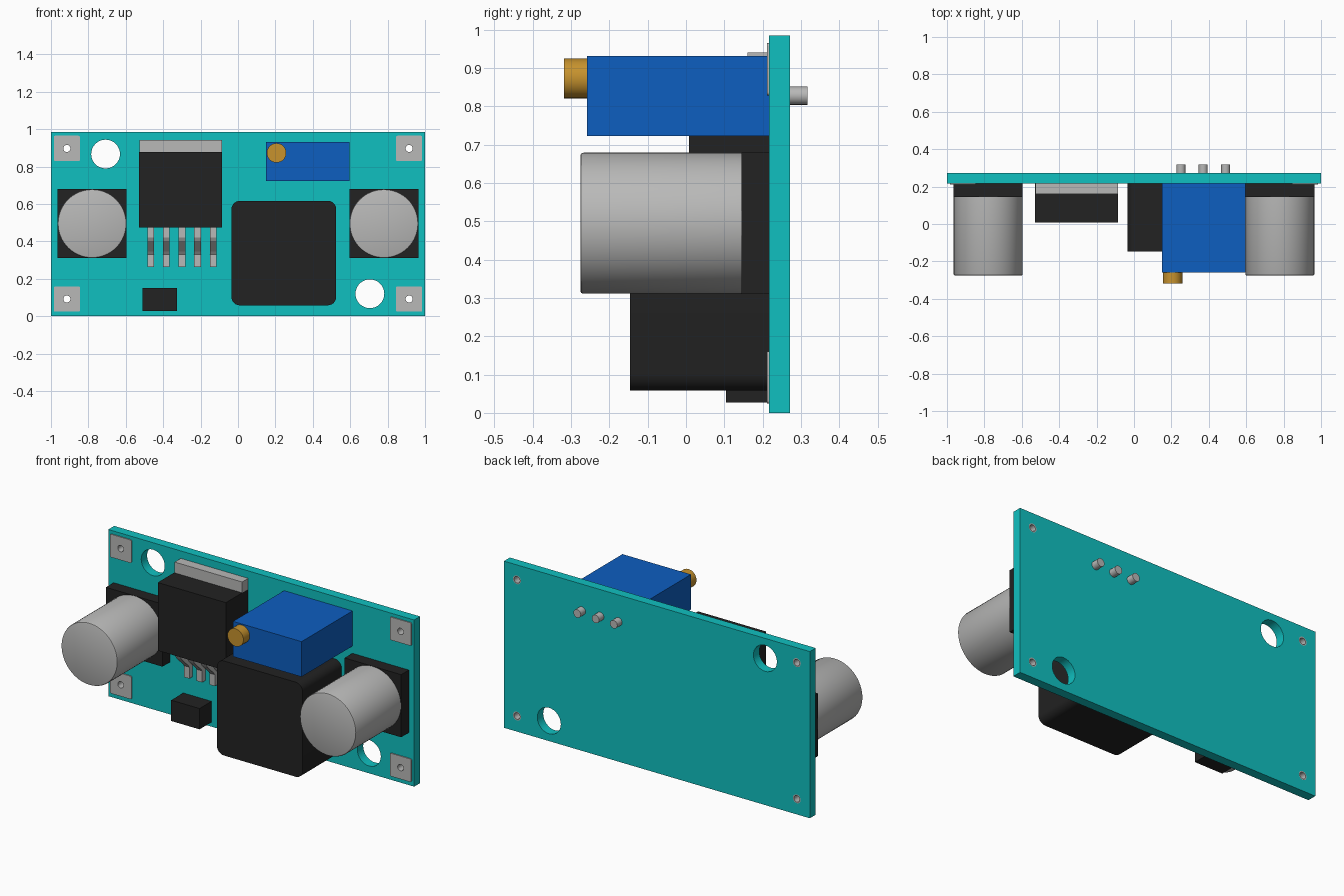
import bpy, bmesh, math
from mathutils import Matrix, Vector

cube = bpy.data.objects.get("Cube")
if cube:
    bpy.data.objects.remove(cube, do_unlink=True)


def material(name, r, g, b):
    m = bpy.data.materials.new(name)
    m.use_nodes = True
    m.diffuse_color = (r, g, b, 1)
    m.node_tree.nodes["Principled BSDF"].inputs["Base Color"].default_value = (r, g, b, 1)
    return m


TEAL = material("teal board", 0.005, 0.53, 0.53)
BLACK = material("black plastic", 0.016, 0.016, 0.016)
GREY = material("grey metal", 0.48, 0.48, 0.475)
BLUE = material("blue plastic", 0.004, 0.112, 0.53)
BRASS = material("brass", 0.57, 0.29, 0.027)

FACE, BACK = 0.217, 0.272      # front and back faces of the board


def finish(bm, name, mat, smooth=False):
    bmesh.ops.recalc_face_normals(bm, faces=bm.faces)
    mesh = bpy.data.meshes.new(name)
    bm.to_mesh(mesh)
    bm.free()
    mesh.materials.append(mat)
    ob = bpy.data.objects.new(name, mesh)
    bpy.context.collection.objects.link(ob)
    if smooth:
        bpy.ops.object.select_all(action='DESELECT')
        ob.select_set(True)
        bpy.context.view_layer.objects.active = ob
        bpy.ops.object.shade_smooth_by_angle(angle=math.radians(35))
    return ob


def box(name, mat, x, y, z):
    """Box from (min, max) ranges."""
    bm = bmesh.new()
    bmesh.ops.create_cube(bm, size=1)
    for v in bm.verts:
        v.co = Vector([(a + b) / 2 + c * (b - a) for (a, b), c in zip((x, y, z), v.co)])
    return finish(bm, name, mat)


def cylinder(name, mat, x, z, r, y, segments=32, bevel=0):
    """Cylinder along y, with an optional bevel on its front rim."""
    bm = bmesh.new()
    move = Matrix.Translation((x, sum(y) / 2, z)) @ Matrix.Rotation(math.pi / 2, 4, 'X')
    bmesh.ops.create_cone(bm, cap_ends=True, segments=segments, radius1=r, radius2=r,
                          depth=y[1] - y[0], matrix=move)
    if bevel:
        rim = [e for e in bm.edges if all(v.co.y < y[0] + 1e-4 for v in e.verts)]
        bmesh.ops.bevel(bm, geom=rim, offset=bevel, segments=2, profile=0.5, affect='EDGES')
    return finish(bm, name, mat, True)


def rounded_rect(x, z, r=0, steps=6):
    """Outline of a rectangle with optional rounded corners."""
    if r == 0:
        return [(x[0], z[0]), (x[1], z[0]), (x[1], z[1]), (x[0], z[1])]
    pts = []
    for i, (cx, cz) in enumerate([(x[1] - r, z[1] - r), (x[0] + r, z[1] - r),
                                  (x[0] + r, z[0] + r), (x[1] - r, z[0] + r)]):
        for k in range(steps + 1):
            a = (i + k / steps) * math.pi / 2
            pts.append((cx + r * math.cos(a), cz + r * math.sin(a)))
    return pts


def circle(x, z, r, n=32):
    return [(x + r * math.cos(2 * math.pi * i / n), z + r * math.sin(2 * math.pi * i / n))
            for i in range(n)]


def plate(name, mat, outlines, y, smooth=True):
    """Filled outline, with the inner outlines left as holes, extruded along y."""
    cu = bpy.data.curves.new(name + " outline", 'CURVE')
    cu.dimensions, cu.fill_mode, cu.extrude = '2D', 'BOTH', (y[1] - y[0]) / 2
    for pts in outlines:
        s = cu.splines.new('POLY')
        s.points.add(len(pts) - 1)
        for p, (px, pz) in zip(s.points, pts):
            p.co = (px, pz, 0, 1)
        s.use_cyclic_u = True
    tmp = bpy.data.objects.new(name + " outline", cu)
    bpy.context.collection.objects.link(tmp)
    dg = bpy.context.evaluated_depsgraph_get()
    mesh = bpy.data.meshes.new_from_object(tmp.evaluated_get(dg))
    bm = bmesh.new()
    bm.from_mesh(mesh)
    bpy.data.objects.remove(tmp, do_unlink=True)
    bpy.data.curves.remove(cu)
    bpy.data.meshes.remove(mesh)
    bm.transform(Matrix.Translation((0, sum(y) / 2, 0)) @ Matrix.Rotation(math.pi / 2, 4, 'X'))
    bmesh.ops.remove_doubles(bm, verts=bm.verts, dist=1e-5)
    return finish(bm, name, mat, smooth)


# Circuit board with two mounting holes and four solder holes
corners = [(sx * 0.915, z) for sx in (-1, 1) for z in (0.092, 0.897)]
holes = [circle(-0.708, 0.867, 0.077), circle(0.705, 0.12, 0.077)]
holes += [circle(x, z, 0.026, 20) for x, z in corners]
plate("board", TEAL, [rounded_rect((-1, 1), (0, 0.985))] + holes, (FACE, BACK))

# Solder pads with lined holes
for i, (x, z) in enumerate(corners):
    pad = rounded_rect((x - 0.07, x + 0.07), (z - 0.068, z + 0.068), 0.008, 3)
    plate(f"pad_{i + 1}", GREY, [pad, circle(x, z, 0.019, 20)], (0.211, FACE))
    plate(f"pad_sleeve_{i + 1}", GREY, [circle(x, z, 0.026, 20), circle(x, z, 0.019, 20)],
          (FACE, BACK))

# Capacitors on square bases
for side, x in (("right", -0.78), ("left", 0.78)):
    box(f"capacitor_base_{side}", BLACK, (x - 0.185, x + 0.185), (0.145, FACE), (0.31, 0.68))
    cylinder(f"capacitor_can_{side}", GREY, x, 0.495, 0.184, (-0.276, 0.145), 64, 0.008)

# Regulator chip with heat tab and five bent legs
box("regulator_body", BLACK, (-0.53, -0.085), (0.008, FACE), (0.475, 0.877))
box("regulator_tab", GREY, (-0.526, -0.085), (0.16, FACE), (0.877, 0.941))
leg_profile = [(0.105, 0.48), (0.105, 0.42), (0.115, 0.402), (0.175, 0.345), (0.187, 0.33),
               (0.187, 0.262), (FACE, 0.262), (FACE, 0.345), (0.205, 0.362),
               (0.145, 0.42), (0.135, 0.435), (0.135, 0.48)]
for i in range(5):
    x = -0.467 + i * 0.0835
    bm = bmesh.new()
    face = bm.faces.new([bm.verts.new((x - 0.018, y, z)) for y, z in leg_profile])
    ext = bmesh.ops.extrude_face_region(bm, geom=[face])
    bmesh.ops.translate(bm, vec=(0.036, 0, 0),
                        verts=[v for v in ext["geom"] if isinstance(v, bmesh.types.BMVert)])
    finish(bm, f"regulator_leg_{i + 1}", GREY)

# Diode and inductor
box("diode", BLACK, (-0.51, -0.325), (0.105, FACE), (0.027, 0.15))
plate("inductor", BLACK, [rounded_rect((-0.035, 0.525), (0.058, 0.617), 0.045)], (-0.146, FACE))

# Trimmer with adjusting screw and pins through the board
box("trimmer_body", BLUE, (0.149, 0.597), (-0.259, FACE), (0.723, 0.931))
cylinder("trimmer_screw", BRASS, 0.206, 0.873, 0.052, (-0.318, -0.255))
for i, x in enumerate((0.251, 0.37, 0.49)):
    cylinder(f"trimmer_pin_{i + 1}", GREY, x, 0.828, 0.024, (0.25, 0.317), 20)
